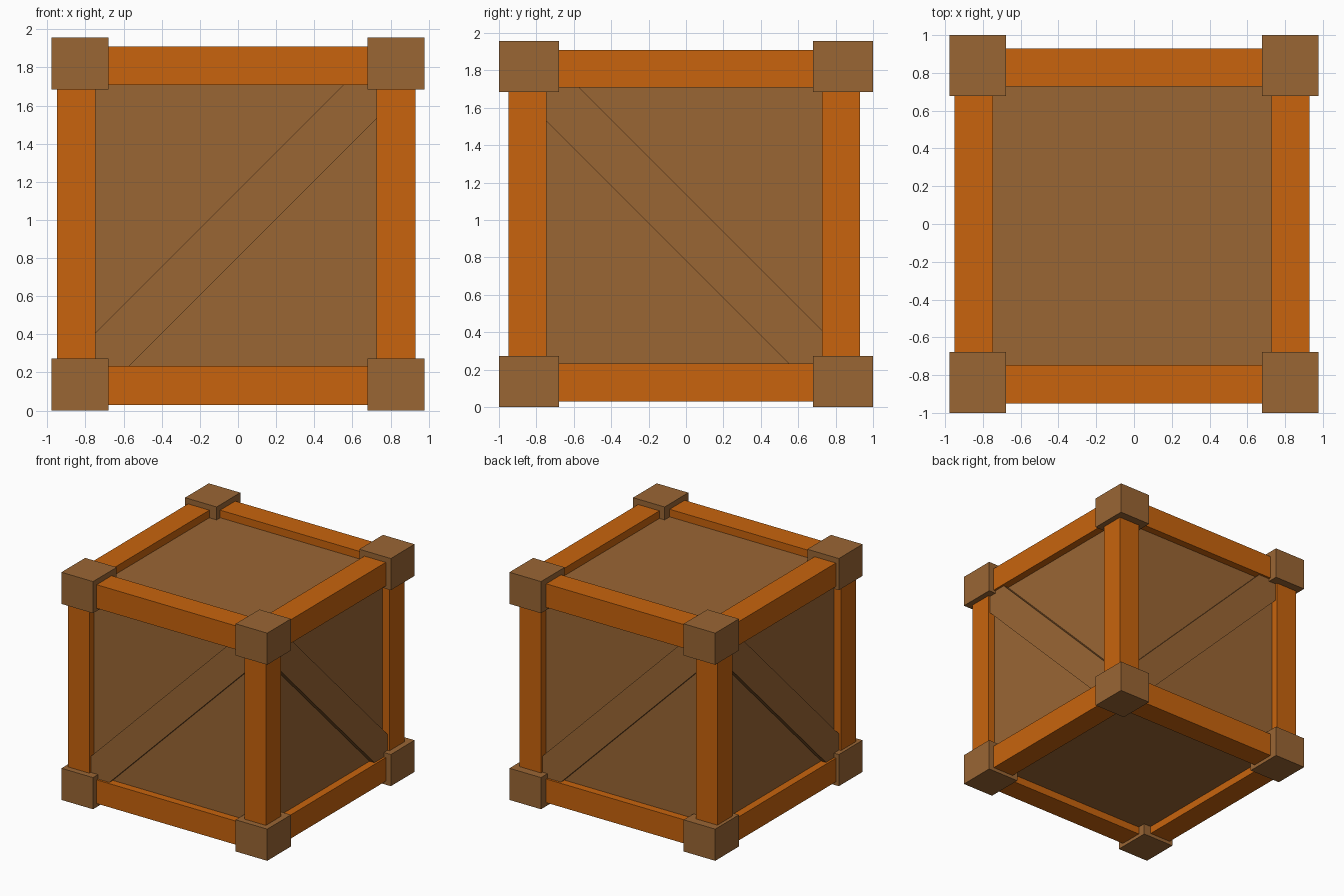
import bpy
import math
from mathutils import Matrix, Vector

if "Cube" in bpy.data.objects:
    bpy.data.objects.remove(bpy.data.objects["Cube"])


def material(name, rgb):
    m = bpy.data.materials.new(name)
    m.diffuse_color = (*rgb, 1.0)
    m.use_nodes = True
    m.node_tree.nodes["Principled BSDF"].inputs["Base Color"].default_value = m.diffuse_color
    return m


BROWN = material("brown_wood", (0.323, 0.133, 0.034))
ORANGE = material("orange_wood", (0.578, 0.127, 0.004))


def box(name, lo, hi, mat, rot=None):
    """Box between two corners, optionally transformed by a matrix."""
    lo, hi = Vector(lo), Vector(hi)
    bpy.ops.mesh.primitive_cube_add(size=1)
    ob = bpy.context.object
    ob.name = name
    m = Matrix.Translation((lo + hi) / 2) @ Matrix.Diagonal((*(hi - lo), 1))
    ob.data.transform(rot @ m if rot else m)
    ob.data.materials.append(mat)
    return ob


# Frame is a cube centred slightly off the corner blocks
C = Vector((-0.01, -0.01, 0.97))
OUT, INN = 0.94, 0.737       # outer and inner half extents of the beams
CORE = 0.875                 # half size of the recessed panel box

# Recessed panels
box("panel_box", C - Vector((CORE,) * 3), C + Vector((CORE,) * 3), BROWN)

# Corner blocks
BLOCK = Vector((0.15, 0.161, 0.136))
for sx in (-1, 1):
    for sy in (-1, 1):
        for sz in (-1, 1):
            mid = Vector((sx * 0.828, sy * 0.839, 0.978 + sz * 0.842))
            box("corner_block", mid - BLOCK, mid + BLOCK, BROWN)

# Twelve edge beams, ending inside the blocks
mid, half = (OUT + INN) / 2, (OUT - INN) / 2
for axis in range(3):
    for a in (-1, 1):
        for b in (-1, 1):
            pos, size = Vector(), Vector((half,) * 3)
            size[axis] = 0.84
            pos[(axis + 1) % 3] = a * mid
            pos[(axis + 2) % 3] = b * mid
            name = "post" if axis == 2 else "rail"
            box(name, C + pos - size, C + pos + size, ORANGE)

# Diagonal brace on each side; slope alternates from side to side
for i in range(4):
    slope = -math.pi / 4 if i % 2 == 0 else math.pi / 4
    rot = (Matrix.Translation(C) @ Matrix.Rotation(i * math.pi / 2, 4, 'Z')
           @ Matrix.Rotation(slope, 4, 'Y'))
    box("diagonal_brace", (-1.1, -0.922, -0.125), (1.1, -0.85, 0.125), BROWN, rot)
